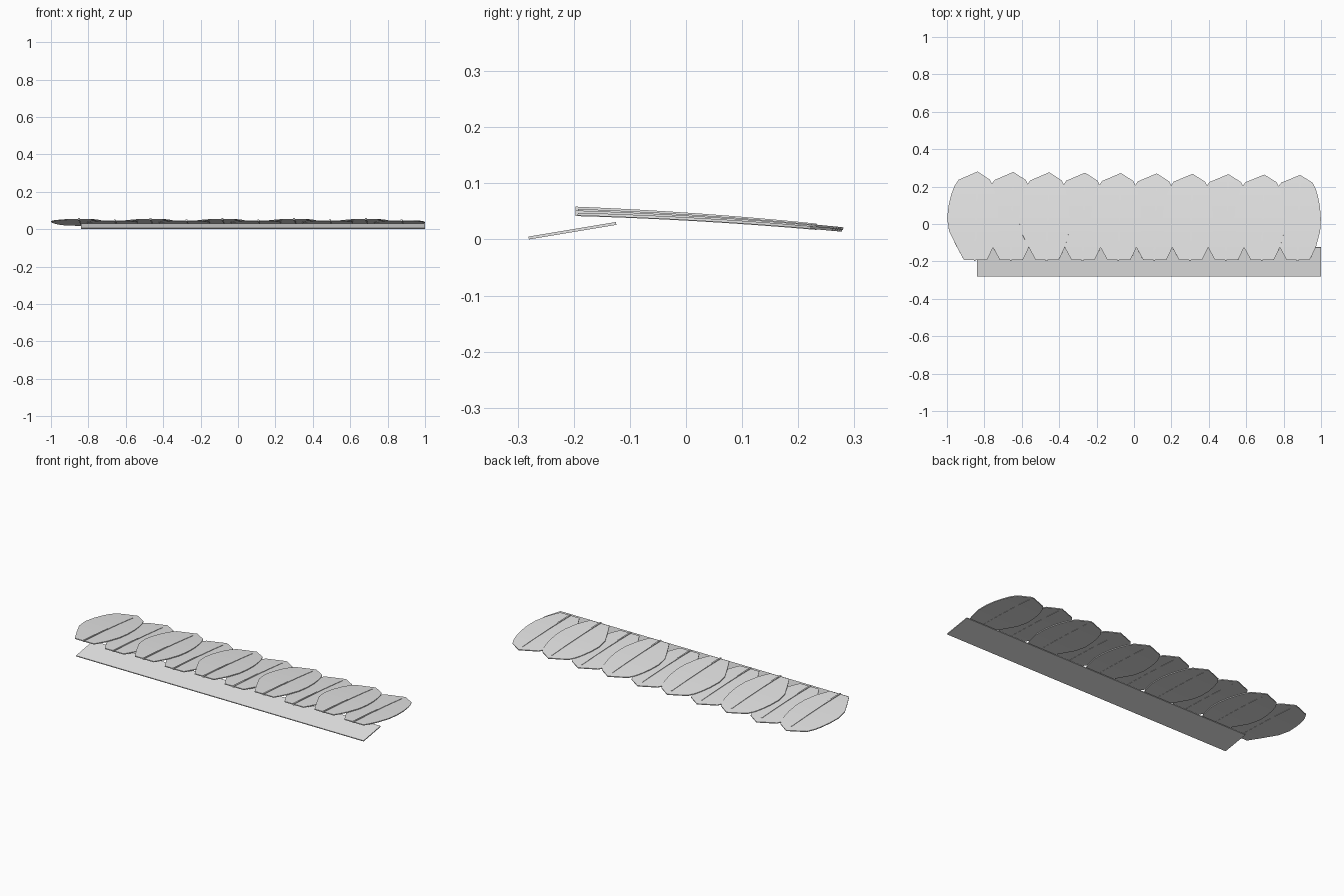
import bpy
import bmesh

cube = bpy.data.objects.get("Cube")
if cube:
    bpy.data.objects.remove(cube, do_unlink=True)

grey = bpy.data.materials.new("light grey")
grey.use_nodes = True
grey.diffuse_color = (0.8, 0.8, 0.8, 1)
grey.node_tree.nodes["Principled BSDF"].inputs["Base Color"].default_value = (0.8, 0.8, 0.8, 1)

COUNT = 10
SPACING = 0.1917
FIRST_X = -0.845
# Vane outline: distance along the plate, left width, right width
OUTLINE = [(-0.193, 0.058, 0.064), (-0.16, 0.077, 0.08), (-0.12, 0.1, 0.097),
           (-0.04, 0.142, 0.116), (0.03, 0.155, 0.118), (0.1, 0.149, 0.111),
           (0.16, 0.136, 0.098), (0.2, 0.122, 0.086), (0.236, 0.1, 0.068)]
TIP = 0.28


def sag(y):
    return 0.0345 - 0.055 * y - 0.07 * y * y


def lift(index, y):
    # Alternate plates lie on top of their neighbours, closing up at the tips
    return (0.003 + 0.008 * (TIP - y)) if index % 2 == 0 else 0.0


def finish(name, bm):
    bmesh.ops.recalc_face_normals(bm, faces=bm.faces)
    mesh = bpy.data.meshes.new(name)
    bm.to_mesh(mesh)
    bm.free()
    mesh.materials.append(grey)
    obj = bpy.data.objects.new(name, mesh)
    bpy.context.collection.objects.link(obj)
    return obj


def add_sweep(name, sections):
    """Closed bar through a list of equal-length cross-sections."""
    bm = bmesh.new()
    rings = [[bm.verts.new(p) for p in s] for s in sections]
    n = len(rings[0])
    for a, b in zip(rings, rings[1:]):
        for i in range(n):
            j = (i + 1) % n
            bm.faces.new((a[i], a[j], b[j], b[i]))
    bm.faces.new(rings[0])
    bm.faces.new(rings[-1])
    return finish(name, bm)


def add_plate(index):
    """Thin curved vane with a pointed tip."""
    cx = FIRST_X + SPACING * index
    shrink = 1 - 0.065 * index / (COUNT - 1)
    bm = bmesh.new()

    def vert(dx, y):
        y = y * shrink if y > 0 else y
        return bm.verts.new((cx + dx + 0.03 * y, y, sag(y) + lift(index, y)))

    rows = [[vert(-l, y), vert(0, y), vert(r, y)] for y, l, r in OUTLINE]
    for a, b in zip(rows, rows[1:]):
        for i in range(2):
            bm.faces.new((a[i], a[i + 1], b[i + 1], b[i]))
    tip = vert(0, TIP)
    for i in range(2):
        bm.faces.new((rows[-1][i], rows[-1][i + 1], tip))
    plate = finish(f"plate_{index + 1}", bm)
    solid = plate.modifiers.new("thickness", "SOLIDIFY")
    solid.thickness = 0.005
    solid.offset = 1


def add_rib(index):
    """Slim raised rib along the middle of a plate."""
    cx = FIRST_X + SPACING * index
    sections = []
    for step in range(9):
        y = -0.197 + 0.43 * step / 8
        x, z = cx + 0.03 * y, sag(y) + lift(index, y)
        half = 0.0045 - 0.002 * step / 8
        top = z + 0.009 - 0.002 * step / 8
        sections.append([(x - half, y, z - 0.001), (x + half, y, z - 0.001),
                         (x + half, y, top), (x - half, y, top)])
    add_sweep(f"rib_{index + 1}", sections)


for k in range(COUNT):
    add_plate(k)
    add_rib(k)

# Sloping strip along the front
profile = [(-0.28, 0.0), (-0.124, 0.026), (-0.125, 0.031), (-0.281, 0.005)]
add_sweep("front_strip", [[(x, y, z) for y, z in profile] for x in (-0.84, 1.0)])
